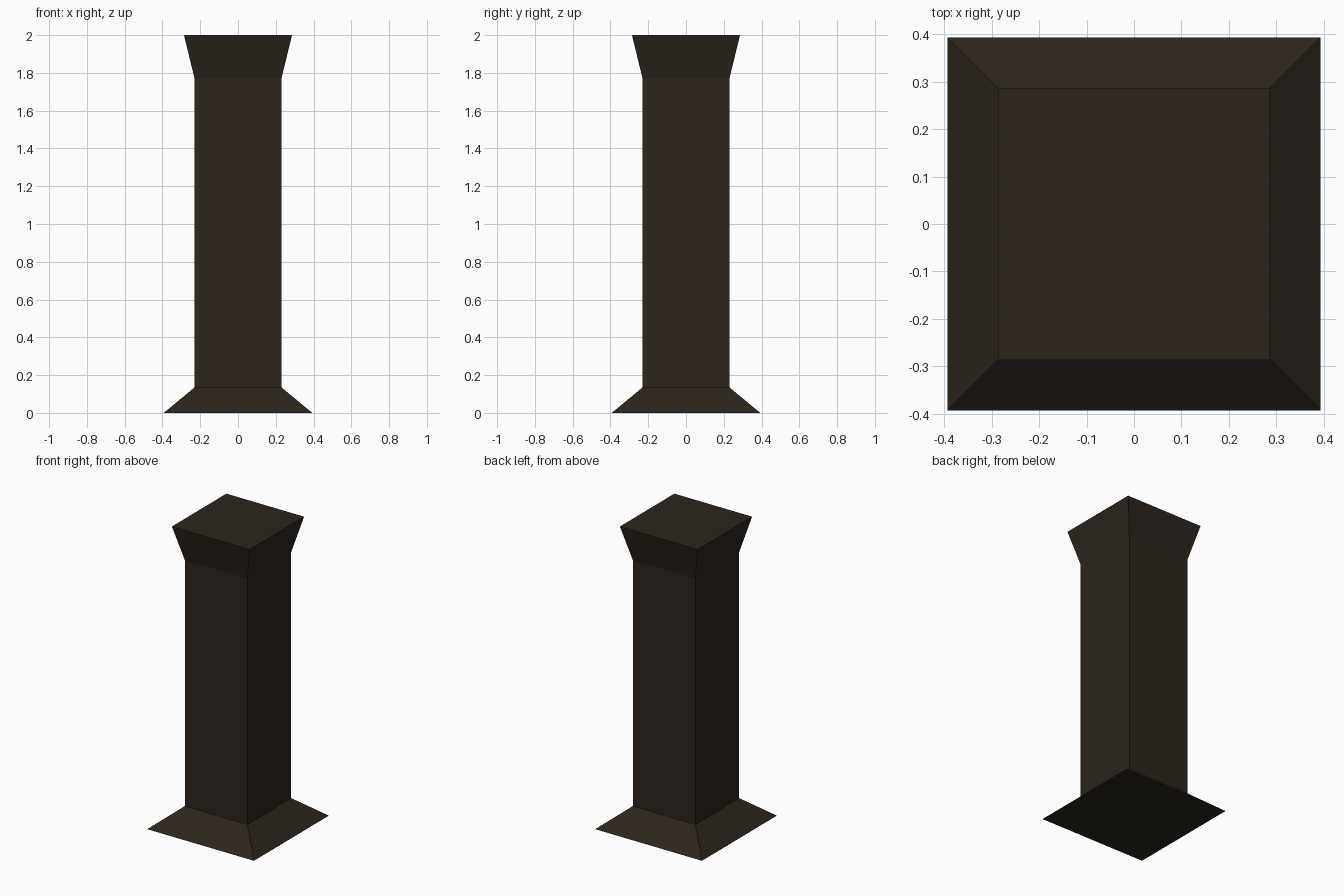
import bpy, bmesh

if "Cube" in bpy.data.objects:
    bpy.data.objects.remove(bpy.data.objects["Cube"])

# Square section profile: (half width, height) for foot, shaft and flared top
PROFILE = [(0.393, 0.0), (0.23, 0.135), (0.23, 1.77), (0.286, 2.0)]
CORNERS = [(-1, -1), (1, -1), (1, 1), (-1, 1)]

# Dark brown finish
brown = bpy.data.materials.new("dark_brown")
brown.diffuse_color = (0.025, 0.018, 0.012, 1)
brown.use_nodes = True
brown.node_tree.nodes["Principled BSDF"].inputs["Base Color"].default_value = brown.diffuse_color

# Column: square rings joined by flat faces, capped at both ends
bm = bmesh.new()
rings = [[bm.verts.new((sx * h, sy * h, z)) for sx, sy in CORNERS]
         for h, z in PROFILE]
for lower, upper in zip(rings, rings[1:]):
    for i in range(4):
        j = (i + 1) % 4
        bm.faces.new((lower[i], lower[j], upper[j], upper[i]))
bm.faces.new(rings[0][::-1])
bm.faces.new(rings[-1])
bmesh.ops.recalc_face_normals(bm, faces=bm.faces[:])

mesh = bpy.data.meshes.new("square_column")
bm.to_mesh(mesh)
bm.free()
mesh.materials.append(brown)
column = bpy.data.objects.new("square_column", mesh)
bpy.context.collection.objects.link(column)
